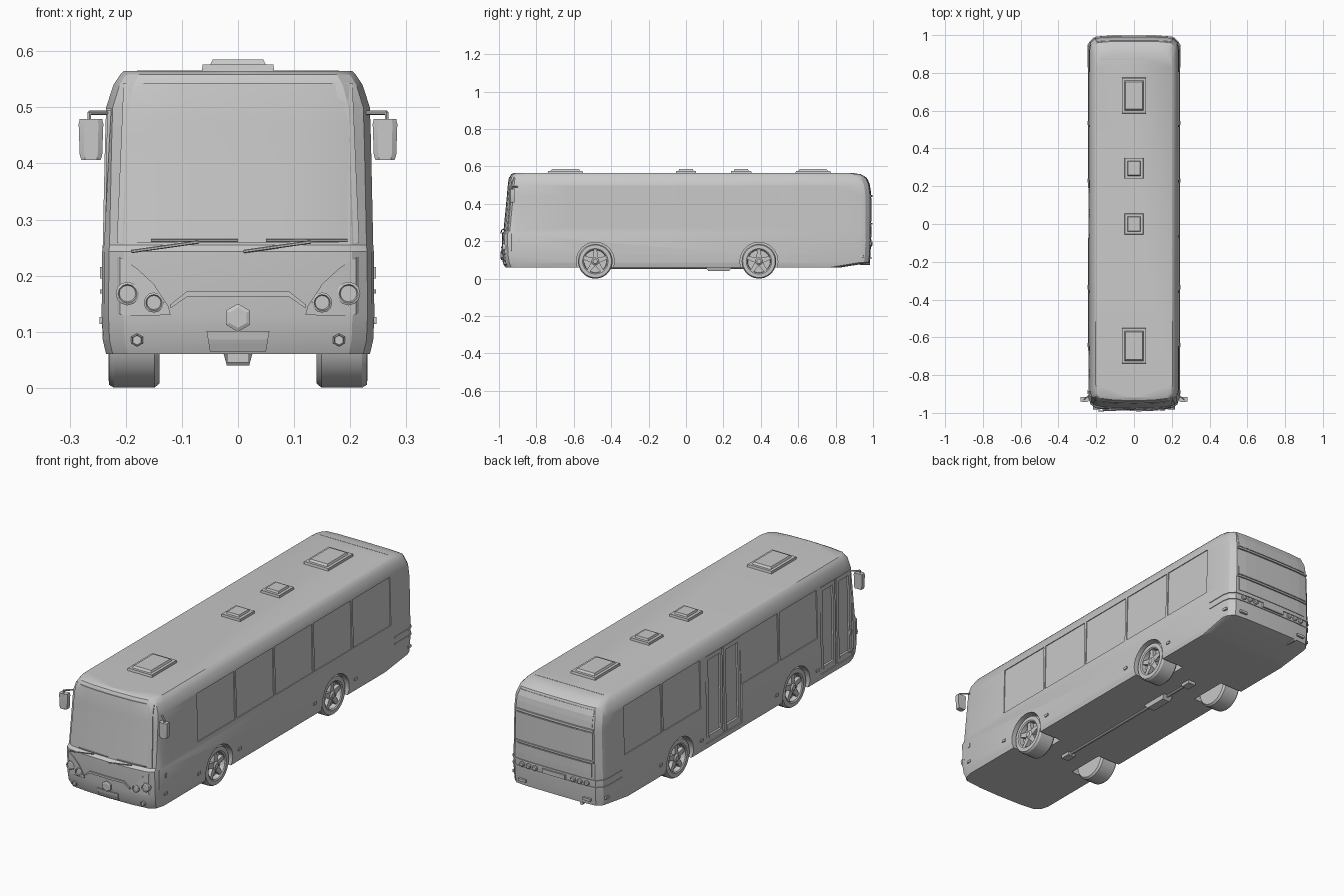
import bpy, bmesh, math
from mathutils import Matrix, Vector

if "Cube" in bpy.data.objects:
    bpy.data.objects.remove(bpy.data.objects["Cube"])

grey = bpy.data.materials.new("plain_grey")
grey.diffuse_color = (0.58, 0.58, 0.58, 1)
grey.use_nodes = True
grey.node_tree.nodes["Principled BSDF"].inputs["Base Color"].default_value = grey.diffuse_color

# body levels: z, half width, front y, rear y
LEVELS = [(.06, .235, -.965, .83), (.085, .241, -.975, .982), (.13, .243, -.982, .987),
          (.243, .242, -.985, .99), (.255, .241, -.972, .99), (.44, .237, -.954, .99),
          (.50, .235, -.949, .982), (.54, .222, -.944, .966), (.558, .21, -.935, .935),
          (.565, .203, -.92, .89)]
FRONT = [(0, 0), (.5, .003), (.84, .012), (.95, .03), (1, .07)]   # width fraction, setback
REAR = [(0, 0), (.6, .001), (.87, .006), (.97, .03), (1, .06)]


def lerp(table, k):
    for a, b in zip(table, table[1:]):
        if k <= b[0]:
            t = max(0, (k - a[0]) / (b[0] - a[0]))
            return [p + (q - p) * t for p, q in zip(a, b)]
    return list(table[-1])


def end_y(x, z, end):
    _, hw, yf, yr = lerp(LEVELS, z)
    u = abs(x) / hw
    return yf + lerp(FRONT, u)[1] if end < 0 else yr - lerp(REAR, u)[1]


def finish(name, bm, angle=30):
    bmesh.ops.recalc_face_normals(bm, faces=bm.faces)
    me = bpy.data.meshes.new(name)
    bm.to_mesh(me)
    bm.free()
    me.materials.append(grey)
    ob = bpy.data.objects.new(name, me)
    bpy.context.collection.objects.link(ob)
    if angle:
        smooth(ob, angle)
    return ob


def smooth(ob, angle):
    bpy.ops.object.select_all(action='DESELECT')
    bpy.context.view_layer.objects.active = ob
    ob.select_set(True)
    bpy.ops.object.shade_smooth_by_angle(angle=math.radians(angle))


def carve(ob, bm):
    """Subtract the cutter, keeping only a sound result."""
    bmesh.ops.triangulate(bm, faces=bm.faces)
    cutter = finish("cutter", bm, 0)
    cutter.hide_render = True
    for solver in ('EXACT', 'MANIFOLD', 'FLOAT'):
        mod = ob.modifiers.new("cut", 'BOOLEAN')
        mod.object, mod.operation, mod.solver = cutter, 'DIFFERENCE', solver
        bpy.context.view_layer.update()
        ev = ob.evaluated_get(bpy.context.evaluated_depsgraph_get())
        res = bmesh.new()
        res.from_mesh(ev.to_mesh())
        ev.to_mesh_clear()
        ob.modifiers.clear()
        ys = [v.co.y for v in res.verts] or [0]
        good = len(res.verts) > len(ob.data.vertices) and max(ys) - min(ys) > 1.9
        if good:
            for f in res.faces:
                f.material_index = 0
            res.to_mesh(ob.data)
        res.free()
        if good:
            break
    bpy.data.objects.remove(cutter)


def loft(bm, rings, cap=True):
    rows = [[bm.verts.new(p) for p in r] for r in rings]
    n = len(rows[0])
    for a, b in zip(rows, rows[1:]):
        for i in range(n):
            j = (i + 1) % n
            bm.faces.new((a[i], a[j], b[j], b[i]))
    if cap:
        bm.faces.new(rows[0])
        bm.faces.new(rows[-1])


def box(bm, c, s, top=1):
    """Box of centre c and size s; top scales the upper face."""
    loft(bm, [[(c[0] + i * s[0] / 2 * k, c[1] + j * s[1] / 2 * k, c[2] + h * s[2] / 2)
               for i, j in ((-1, -1), (1, -1), (1, 1), (-1, 1))] for h, k in ((-1, 1), (1, top))])


def side_panel(bm, sx, y0, y1, z0, z1, inner, outer):
    """Slab that follows the side wall between two depths."""
    loft(bm, [[(sx * (lerp(LEVELS, z)[1] + d), y, z) for y, z in
               ((y0, z0), (y1, z0), (y1, z1), (y0, z1))] for d in (inner, outer)])


def end_plate(bm, bottom, top, end=-1, off=.004, rows=5):
    """Plate following the front or rear between two lines of (x, z) points."""
    layers = []
    for d in (off, -.006):
        layers.append([[bm.verts.new((b[0] + (t[0] - b[0]) * k / rows,
                        end_y(b[0] + (t[0] - b[0]) * k / rows, b[1] + (t[1] - b[1]) * k / rows, end) + end * d,
                        b[1] + (t[1] - b[1]) * k / rows)) for b, t in zip(bottom, top)]
                       for k in range(rows + 1)])
    n = len(bottom)
    for g in layers:
        for r in range(rows):
            for i in range(n - 1):
                bm.faces.new((g[r][i], g[r][i + 1], g[r + 1][i + 1], g[r + 1][i]))
    rim = [(0, i) for i in range(n)] + [(r, n - 1) for r in range(1, rows + 1)]
    rim += [(rows, i) for i in range(n - 2, -1, -1)] + [(r, 0) for r in range(rows - 1, 0, -1)]
    for (a, b), (c, d) in zip(rim, rim[1:] + rim[:1]):
        bm.faces.new((layers[0][a][b], layers[0][c][d], layers[1][c][d], layers[1][a][b]))


def lathe(bm, axis, centre, profile, n=16):
    """Spin (radius, offset) profile about the x or y axis."""
    rings = []
    for r, o in profile:
        angles = [2 * math.pi * i / n + math.pi / 6 for i in range(n)]
        rings.append([Vector(centre) + Vector((o, r * math.cos(a), r * math.sin(a)) if axis == 'x'
                                              else (r * math.cos(a), o, r * math.sin(a))) for a in angles])
    loft(bm, rings)


def rod(bm, a, b, r, n=6):
    a, b = Vector(a), Vector(b)
    m = Matrix.Translation((a + b) / 2) @ (b - a).to_track_quat('Z', 'Y').to_matrix().to_4x4()
    bmesh.ops.create_cone(bm, cap_ends=True, segments=n, radius1=r, radius2=r,
                          depth=(b - a).length, matrix=m)


# body shell
bm = bmesh.new()
rings = []
for z, hw, yf, yr in LEVELS:
    right = [(u * hw, yf + s, z) for u, s in FRONT] + [(u * hw, yr - s, z) for u, s in reversed(REAR)]
    rings.append(right + [(-x, y, z) for x, y, z in reversed(right[1:-1])])
loft(bm, rings)
bmesh.ops.triangulate(bm, faces=bm.faces)
body = finish("body", bm, 0)

# wheel arches
AXLES = (-.485, .39)
DOORS = ((-.91, -.67), (-.075, .19))
for sx in (-1, 1):
    for y in AXLES:
        bm = bmesh.new()
        lathe(bm, 'x', (sx * .2, y, .093), [(.101, -.085), (.101, .085)], 32)
        carve(body, bm)

# window and door recesses
for sx in (1, -1):
    for i in range(5):
        if sx > 0 or i != 2:
            bm = bmesh.new()
            y = -.645 + i * .2925
            side_panel(bm, sx, y, y + .28, .27, .498, -.004, .02)
            carve(body, bm)
for y0, y1 in DOORS:
    bm = bmesh.new()
    side_panel(bm, -1, y0, y1, .087, .498, -.01, .02)
    carve(body, bm)
smooth(body, 25)

# door leaves: framed pairs
bm = bmesh.new()
for y0, y1 in DOORS:
    mid = (y0 + y1) / 2
    for a, b in ((y0 + .004, mid - .004), (mid + .004, y1 - .004)):
        for s, t, z0, z1 in ((a, a + .018, .09, .495), (b - .018, b, .09, .495),
                             (a + .018, b - .018, .09, .12), (a + .018, b - .018, .475, .495)):
            side_panel(bm, -1, s, t, z0, z1, -.013, -.002)
finish("doors", bm, 0)

# wheels with five spokes
for label, sx in (("left", -1), ("right", 1)):
    for pos, y in zip(("front", "rear"), AXLES):
        bm = bmesh.new()
        c = (sx * .185, y, .0925)
        lathe(bm, 'x', c, [(.07, -.045 * sx), (.085, -.045 * sx), (.0925, -.036 * sx), (.0925, .036 * sx),
                           (.087, .045 * sx), (.068, .046 * sx), (.062, .042 * sx), (.06, .02 * sx)], 32)
        lathe(bm, 'x', c, [(.02, .018 * sx), (.02, .038 * sx), (.012, .044 * sx)], 10)
        for k in range(5):
            a = math.pi / 2 + 2 * math.pi * k / 5
            d, t = (math.cos(a), math.sin(a)), (-math.sin(a), math.cos(a))
            loft(bm, [[(c[0] + sx * o, y + d[0] * r + t[0] * w, c[2] + d[1] * r + t[1] * w)
                       for r, w in ((.008, -.015), (.063, -.009), (.063, .009), (.008, .015))]
                      for o in (.018, .038)])
        finish(pos + "_" + label + "_wheel", bm)

# roof hatches and seam
bm = bmesh.new()
for y, ly, hw in ((-.645, .19, .065), (0, .11, .05), (.295, .11, .05), (.68, .19, .065)):
    box(bm, (0, y, .569), (hw * 2, ly, .014), .97)
    box(bm, (0, y, .58), (hw * 2 - .03, ly - .03, .01), .9)
finish("roof_hatches", bm, 0)
bm = bmesh.new()
box(bm, (0, .872, .564), (.36, .006, .004))
finish("roof_seam", bm, 0)

# windscreen
xs = (-1, -.8, -.5, 0, .5, .8, 1)
bm = bmesh.new()
end_plate(bm, [(x * .216, .258) for x in xs], [(x * .204, .543) for x in xs], -1, .004, 8)
finish("windscreen", bm, 25)

# headlight panels and lamps
bm = bmesh.new()
lamps = bmesh.new()
for s in (-1, 1):
    end_plate(bm, [(s * x, z) for x, z in ((.12, .13), (.15, .129), (.18, .129), (.21, .13), (.238, .15))],
              [(s * x, z) for x, z in ((.124, .145), (.15, .185), (.18, .213), (.21, .232), (.238, .242))])
    for x, z, r, n in ((.197, .168, .021, 12), (.15, .152, .018, 12), (.18, .085, .012, 6)):
        y = end_y(x, z, -1)
        lathe(lamps, 'y', (s * x, y, z), [(r, .012), (r, -.008), (r * .8, -.01), (r * .7, -.006)], n)
finish("headlight_panels", bm, 25)
finish("front_lamps", lamps)

# grille bar, bumper plate and hexagonal boss
bm = bmesh.new()
gx = (-.12, -.09, 0, .09, .12)
end_plate(bm, list(zip(gx, (.142, .163, .163, .163, .142))), list(zip(gx, (.149, .173, .173, .173, .149))), -1, .006, 2)
end_plate(bm, [(-.05, .065), (0, .065), (.05, .065)], [(-.056, .101), (0, .101), (.056, .101)])
lathe(bm, 'y', (0, -.98, .125), [(.025, .01), (.025, -.008), (.018, -.011)], 6)
finish("grille_trim", bm, 0)

# wipers
bm = bmesh.new()
for a, b, c, d in ((-.19, -.07, -.155, .0), (.01, .13, .05, .195)):
    rod(bm, (a, -.99, .243), (b, -.985, .26), .003)
    rod(bm, (c, end_y(c, .263, -1) - .009, .263), (d, end_y(d, .263, -1) - .009, .263), .0025)
finish("wipers", bm)

# mirrors
bm = bmesh.new()
for s in (-1, 1):
    loft(bm, [[(s * (.262 + i * w), -.93 + j * .013, z) for i, j in ((-1, -.6), (-.6, -1), (.6, -1), (1, -.6), (1, 1), (-1, 1))]
              for z, w in ((.406, .017), (.415, .02), (.47, .022), (.479, .02))])
    rod(bm, (s * .23, -.9, .49), (s * .265, -.93, .49), .004)
    rod(bm, (s * .265, -.93, .492), (s * .265, -.93, .476), .004)
finish("mirrors", bm)

# side marker lamps
bm = bmesh.new()
for s in (-1, 1):
    for y in (-.89, -.64, -.335, .23, .535, .94):
        box(bm, (s * .24, y, .12), (.014, .022, .012))
    box(bm, (s * .24, -.89, .205), (.012, .012, .02))
finish("marker_lamps", bm, 0)

# rear wrap-around bands
bm = bmesh.new()
for z0, z1 in ((.168, .175), (.2, .208)):
    sections = []
    hw, yr = lerp(LEVELS, z0)[1], lerp(LEVELS, z0)[3]
    half = [(hw, .83)] + [(u * hw, yr - s) for u, s in reversed(REAR)]
    for x, y in half + [(-x, y) for x, y in reversed(half[:-1])]:
        o = math.copysign(.003 if abs(x) > .2 else 0, x)
        e = .004 if y > .9 else 0
        sections.append([(x + o, y + e, z0), (x + o, y + e, z1), (x * .97, y - .006, z1), (x * .97, y - .006, z0)])
    loft(bm, sections)
finish("rear_bands", bm, 0)

# rear window, engine cover and ledges
bm = bmesh.new()
for w, z0, z1, off in ((.195, .455, .53, .002), (.205, .437, .447, .008), (.2, .305, .43, .003),
                       (.205, .289, .298, .007), (.195, .22, .283, .003)):
    end_plate(bm, [(x * w, z0) for x in xs], [(x * w, z1) for x in xs], 1, off, 3)
finish("rear_panels", bm, 0)

# tail lamps and rear plate holder
bm = bmesh.new()
for s in (-1, 1):
    for x in (.1, .135, .17):
        lathe(bm, 'y', (s * x, end_y(x, .187, 1), .187), [(.012, -.008), (.012, .007), (.008, .01)], 12)
    box(bm, (s * .17, .985, .11), (.04, .014, .012))
box(bm, (0, .991, .187), (.12, .012, .02))
rod(bm, (-.14, .93, .082), (-.14, .985, .082), .008, 10)
finish("tail_lamps", bm)

# drive shaft with gearbox and axle housings
bm = bmesh.new()
rod(bm, (0, -.47, .058), (0, .39, .058), .007, 8)
box(bm, (0, .175, .051), (.04, .11, .022), 1.3)
for y in (-.47, .39):
    box(bm, (0, y, .055), (.04, .05, .02))
finish("drive_shaft", bm, 30)
